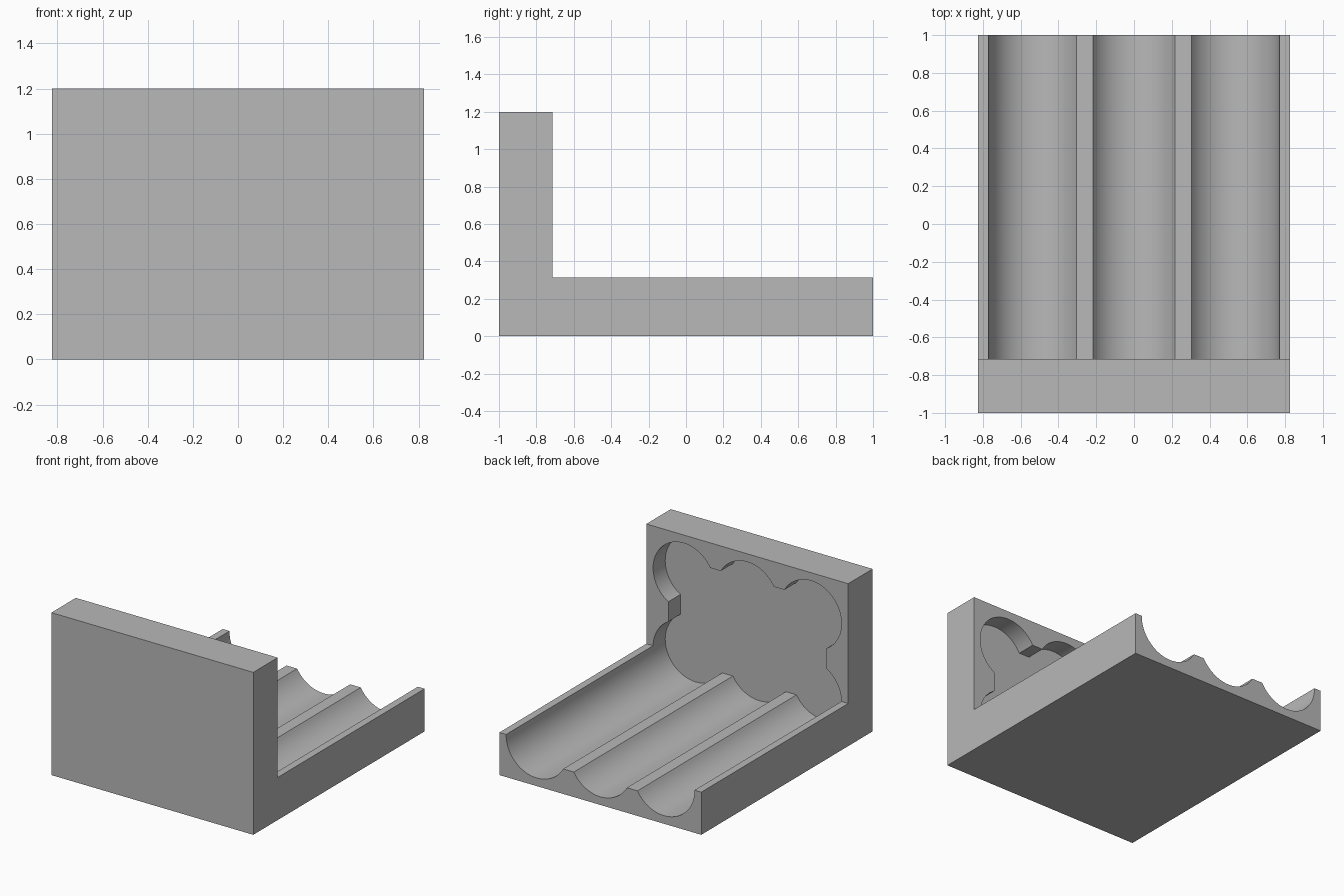
import bpy
import bmesh
from math import cos, sin, radians

if "Cube" in bpy.data.objects:
    bpy.data.objects.remove(bpy.data.objects["Cube"], do_unlink=True)

WIDTH, HEIGHT = 1.65, 1.2          # overall block
BASE_TOP, WALL_INNER = 0.315, -0.715
RADIUS, SPACING = 0.25, 0.52       # round channels
LOW, HIGH = 0.31, 0.89             # channel centre heights
RECESS_FLOOR = -0.857

grey = bpy.data.materials.new("plain grey")
grey.use_nodes = True
colour = (0.48, 0.48, 0.48, 1)
grey.diffuse_color = colour
grey.node_tree.nodes["Principled BSDF"].inputs["Base Color"].default_value = colour


def prism(name, points, offset):
    """Extrude a closed outline of 3D points along offset."""
    bm = bmesh.new()
    face = bm.faces.new([bm.verts.new(p) for p in points])
    result = bmesh.ops.extrude_face_region(bm, geom=[face])
    moved = [v for v in result["geom"] if isinstance(v, bmesh.types.BMVert)]
    bmesh.ops.translate(bm, vec=offset, verts=moved)
    bmesh.ops.recalc_face_normals(bm, faces=bm.faces)
    mesh = bpy.data.meshes.new(name)
    bm.to_mesh(mesh)
    bm.free()
    mesh.materials.append(grey)
    obj = bpy.data.objects.new(name, mesh)
    bpy.context.collection.objects.link(obj)
    return obj


def arc(x, z, start, end, step=5):
    return [(x + RADIUS * cos(radians(a)), RECESS_FLOOR, z + RADIUS * sin(radians(a)))
            for a in range(start, end + 1, step)]


# L-shaped body: base slab with an upright front wall
profile = [(-1, 0), (1, 0), (1, BASE_TOP), (WALL_INNER, BASE_TOP),
           (WALL_INNER, HEIGHT), (-1, HEIGHT)]
body = prism("holder_body", [(-WIDTH / 2, y, z) for y, z in profile], (WIDTH, 0, 0))

# Six-lobed cutter: three channels, and the matching recess in the wall
outline = (arc(SPACING, HIGH, -60, 150) + arc(0, HIGH, 30, 150)
           + arc(-SPACING, HIGH, 30, 240) + arc(-SPACING, LOW, 120, 330)
           + arc(0, LOW, 210, 330) + arc(SPACING, LOW, 210, 420))
cutter = prism("channel_cutter", outline, (0, 2.1, 0))
cutter.hide_render = True

cut = body.modifiers.new("channels", "BOOLEAN")
cut.operation = "DIFFERENCE"
cut.solver = "EXACT"
cut.object = cutter

bpy.ops.object.select_all(action="DESELECT")
body.select_set(True)
bpy.context.view_layer.objects.active = body
bpy.ops.object.modifier_apply(modifier=cut.name)
bpy.data.objects.remove(cutter, do_unlink=True)

# Smooth channels with crisp rims
bpy.ops.object.shade_smooth_by_angle(angle=radians(25))
